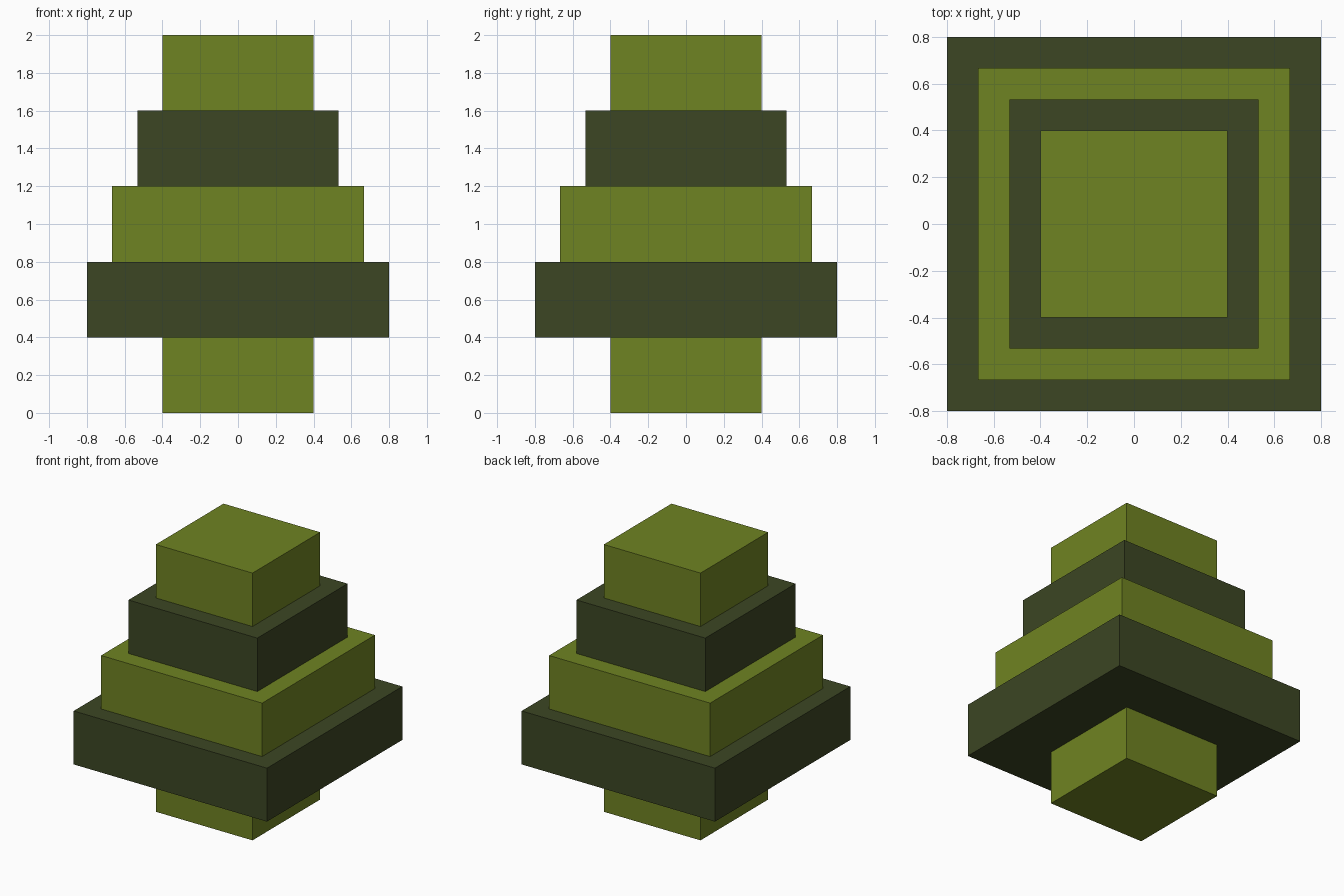
import bpy

cube = bpy.data.objects.get("Cube")
if cube:
    bpy.data.objects.remove(cube, do_unlink=True)


def make_material(name, rgb):
    mat = bpy.data.materials.new(name)
    mat.use_nodes = True
    color = (*rgb, 1.0)
    mat.diffuse_color = color
    bsdf = next(n for n in mat.node_tree.nodes if n.type == 'BSDF_PRINCIPLED')
    bsdf.inputs["Base Color"].default_value = color
    return mat


light_green = make_material("light olive green", (0.159, 0.227, 0.016))
dark_green = make_material("dark olive green", (0.045, 0.061, 0.017))

TIER_HEIGHT = 0.4

# Square tiers, stacked from the ground up: name, width, material
tiers = [
    ("trunk", 0.8, light_green),
    ("lowest_tier", 1.6, dark_green),
    ("lower_middle_tier", 4 / 3, light_green),
    ("upper_middle_tier", 3.2 / 3, dark_green),
    ("top_tier", 0.8, light_green),
]

for level, (name, width, mat) in enumerate(tiers):
    bpy.ops.mesh.primitive_cube_add(size=1, location=(0, 0, (level + 0.5) * TIER_HEIGHT))
    tier = bpy.context.object
    tier.name = name
    tier.scale = (width, width, TIER_HEIGHT)
    bpy.ops.object.transform_apply(location=False, rotation=False, scale=True)
    tier.data.materials.append(mat)
